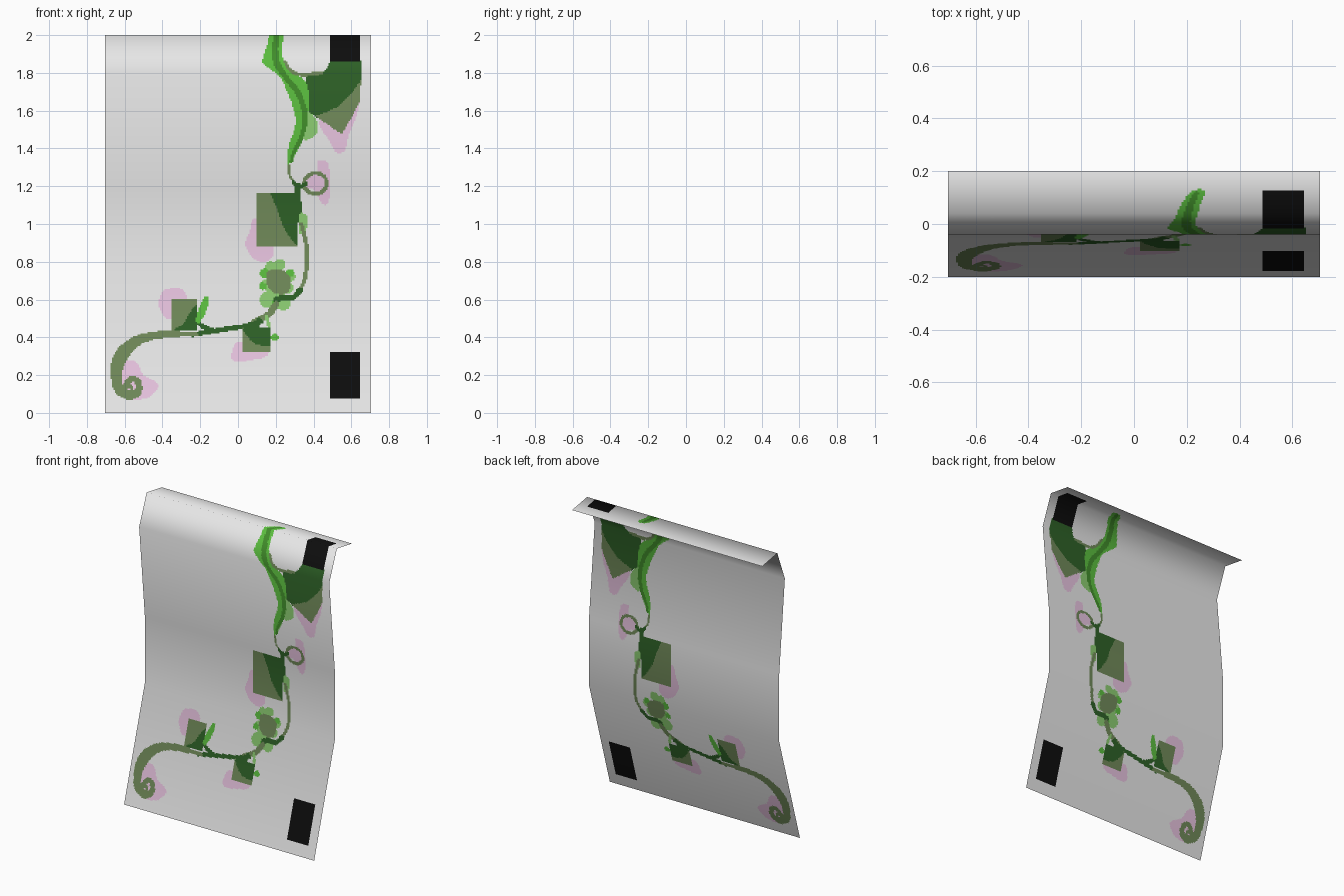
import bpy, math
from mathutils import Vector

if "Cube" in bpy.data.objects:
    bpy.data.objects.remove(bpy.data.objects["Cube"])

# ---------- colours ----------
COLOURS = {
    "sheet_grey": (231, 231, 231), "black": (13, 13, 13),
    "dark_green": (45, 96, 38), "olive": (111, 136, 88),
    "bright_green": (90, 188, 62), "mid_green": (64, 140, 42),
    "pale_green": (138, 202, 112), "pale_pink": (230, 194, 222),
}
NAMES = list(COLOURS)


def linear(v):
    v /= 255
    return v / 12.92 if v < 0.04045 else ((v + 0.055) / 1.055) ** 2.4


# ---------- painted shapes in (x, height up the sheet) ----------
shapes = []     # (colour index, bounding box, inside test), painted in order


def spline(pts, closed, n=8):
    """Smooth curve through the points."""
    k, out = len(pts), []
    get = (lambda i: pts[i % k]) if closed else (lambda i: pts[max(0, min(k - 1, i))])
    for i in range(k if closed else k - 1):
        p = [Vector(get(i + o)) for o in (-1, 0, 1, 2)]
        for s in range(n):
            t = s / n
            out.append(0.5 * (2 * p[1] + (p[2] - p[0]) * t
                              + (2 * p[0] - 5 * p[1] + 4 * p[2] - p[3]) * t ** 2
                              + (3 * p[1] - p[0] - 3 * p[2] + p[3]) * t ** 3))
    if not closed:
        out.append(Vector(pts[-1]))
    return [tuple(v) for v in out]


def add(colour, pts, pad, test):
    xs, zs = [p[0] for p in pts], [p[1] for p in pts]
    box = (min(xs) - pad, max(xs) + pad, min(zs) - pad, max(zs) + pad)
    shapes.append((NAMES.index(colour), box, test))


def area(colour, pts, smooth=True):
    poly = spline(pts, True) if smooth else pts

    def test(x, z):
        inside, (ax, az) = False, poly[-1]
        for bx, bz in poly:
            if (az > z) != (bz > z) and x < ax + (z - az) * (bx - ax) / (bz - az):
                inside = not inside
            ax, az = bx, bz
        return inside
    add(colour, poly, 0, test)


def rect(colour, x0, x1, z0, z1):
    area(colour, [(x0, z0), (x1, z0), (x1, z1), (x0, z1)], False)


def stroke(colour, pts, width=None):
    """Brush stroke; points are (x, z) with one width, or (x, z, width)."""
    if width:
        pts = [(p[0], p[1], width) for p in pts]
    line = spline(pts, False, 14)
    add(colour, line, max(p[2] for p in line) / 2,
        lambda x, z: any((x - a) ** 2 + (z - b) ** 2 < w * w / 4 for a, b, w in line))


def dot(colour, x, z, r):
    add(colour, [(x, z)], r, lambda a, b: (a - x) ** 2 + (b - z) ** 2 < r * r)


# pink blossoms behind the vine
for blob in (
    [(.635, 1.68), (.63, 1.58), (.59, 1.48), (.565, 1.39), (.52, 1.38), (.49, 1.43), (.43, 1.54), (.53, 1.6)],
    [(.42, 1.33), (.47, 1.33), (.49, 1.25), (.485, 1.14), (.46, 1.1), (.43, 1.13), (.4, 1.18), (.36, 1.2), (.37, 1.26), (.42, 1.27)],
    [(.09, 1.03), (.06, .96), (.04, .89), (.07, .83), (.12, .8), (.17, .81), (.19, .86), (.17, .95)],
    [(-.42, .57), (-.4, .64), (-.35, .66), (-.29, .65), (-.27, .58), (-.33, .51), (-.38, .5)],
    [(.03, .38), (-.02, .36), (-.035, .29), (0, .27), (.07, .28), (.15, .3), (.16, .36)],
    [(-.6, .27), (-.54, .27), (-.5, .2), (-.43, .16), (-.43, .12), (-.48, .08), (-.54, .07), (-.62, .09), (-.65, .16)],
):
    area("pale_pink", blob)

# large leaf at the top right, dark above and olive below
area("dark_green", [(.49, 1.865), (.65, 1.865), (.65, 1.74), (.53, 1.6), (.42, 1.56), (.36, 1.6),
                    (.36, 1.79), (.42, 1.79), (.47, 1.82)], False)
area("olive", [(.65, 1.765), (.645, 1.65), (.61, 1.58), (.55, 1.475), (.41, 1.57), (.53, 1.62), (.61, 1.7)], False)
stroke("olive", [(.245, 1.86), (.28, 1.81), (.34, 1.79), (.44, 1.8)], .02)

# thick bright vine at the top
area("bright_green", [(.27, 2.085), (.22, 2.085), (.17, 2.02), (.155, 1.95), (.13, 1.86), (.17, 1.82),
                      (.22, 1.78), (.26, 1.7), (.29, 1.62), (.305, 1.53), (.27, 1.42), (.26, 1.32),
                      (.29, 1.34), (.34, 1.45), (.37, 1.58), (.37, 1.72), (.34, 1.77), (.28, 1.8),
                      (.24, 1.86), (.235, 1.95), (.25, 2.03)])
area("pale_green", [(.36, 1.59), (.41, 1.56), (.42, 1.49), (.38, 1.45), (.34, 1.46)])
stroke("mid_green", [(.235, 2.075, .02), (.205, 2, .03), (.2, 1.87, .035), (.25, 1.78, .03), (.32, 1.69, .03),
                     (.355, 1.57, .03), (.335, 1.46, .025), (.295, 1.38, .02), (.28, 1.33, .015)])
stroke("olive", [(.272, 1.31), (.275, 1.25), (.31, 1.21)], .013)

# knot and ring tendril
stroke("olive", [(.41 + .06 * math.cos(a * math.pi / 6), 1.215 + .055 * math.sin(a * math.pi / 6))
                 for a in range(13)], .02)
stroke("dark_green", [(.295, 1.22), (.32, 1.195), (.36, 1.215)], .022)
stroke("dark_green", [(.32, 1.2), (.315, 1.15), (.325, 1.08), (.325, 1.02)], .03)

# large square leaf
rect("olive", .1, .315, .88, 1.165)
area("dark_green", [(.17, 1.165), (.315, 1.165), (.315, .88), (.295, .9), (.24, .98), (.21, 1.07)], False)
area("pale_green", [(.335, 1.06), (.37, 1.03), (.36, .97), (.325, .95), (.32, 1.02)])

# flower cluster
for x, z, r in ((.175, .77, .032), (.22, .785, .03), (.28, .72, .025), (.27, .66, .025),
                (.2, .63, .05), (.16, .6, .045), (.24, .58, .038), (.15, .68, .03)):
    dot("pale_green", x, z, r)
for x, z, r in ((.14, .74, .025), (.275, .74, .022), (.13, .67, .02), (.2, .585, .02)):
    dot("bright_green", x, z, r)
area("olive", [(.16, .75), (.24, .755), (.28, .7), (.26, .635), (.19, .635), (.15, .69)])

# long stem
stroke("olive", [(.335, 1), (.36, .9), (.365, .8), (.35, .7), (.32, .64)], .022)
stroke("dark_green", [(.33, .65), (.29, .61), (.24, .61), (.2, .6)], .03)
stroke("olive", [(.2, .575), (.16, .52), (.08, .475)], .035)
stroke("dark_green", [(.12, .485), (.04, .46), (-.06, .445), (-.15, .43), (-.24, .415)], .027)
stroke("dark_green", [(-.215, .49), (-.19, .46), (-.13, .435)], .025)

# small square leaves
rect("olive", -.355, -.22, .435, .6)
area("dark_green", [(-.22, .57), (-.22, .435), (-.35, .435), (-.29, .47), (-.25, .54)], False)
rect("olive", .025, .175, .325, .455)
area("dark_green", [(.025, .44), (.03, .455), (.175, .455), (.175, .35), (.1, .36), (.06, .39)], False)
dot("bright_green", .195, .4, .02)
stroke("dark_green", [(.11, .49), (.09, .45)], .03)
stroke("pale_green", [(.15, .51), (.165, .46)], .02)
stroke("bright_green", [(-.21, .49, .03), (-.19, .54, .04), (-.175, .58, .035), (-.17, .605, .025)])

# spiral end of the stem
stroke("olive", [(-.22, .417, .02), (-.35, .417, .035), (-.47, .405, .045), (-.56, .365, .06), (-.625, .29, .075),
                 (-.645, .2, .055), (-.63, .13, .055), (-.58, .095, .05), (-.53, .11, .04), (-.53, .165, .035),
                 (-.565, .18, .03), (-.59, .15, .03), (-.565, .135, .025)])

# black corner patches
rect("black", .485, .645, .075, .32)
rect("black", .485, .645, 1.86, 2.09)

# ---------- curved sheet ----------
PROFILE = [Vector(p) for p in ((-.2, 0), (.02, .73), (.02, 1.18), (-.04, 1.8), (.04, 2), (.2, 1.973))]
HALF, COLS, STEP = .705, 188, .0075

segs = list(zip(PROFILE, PROFILE[1:]))
seg_n = [Vector((0, -(b - a).y, (b - a).x)).normalized() for a, b in segs]
pt_n = [(p + q).normalized() for p, q in zip(seg_n[:1] + seg_n, seg_n + seg_n[-1:])]

rows = []       # (y, z, height up the sheet, normal)
for i, (a, b) in enumerate(segs):
    top = i == len(segs) - 1
    length = (b - a).length if top else b.y - a.y
    n = round(length / STEP)
    for s in range(n + top):
        f = s / n
        p = a.lerp(b, f)
        rows.append((p.x, p.y, a.y + length * f, pt_n[i].lerp(pt_n[i + 1], f).normalized()))

W = COLS + 1
xs = [-HALF + 2 * HALF * c / COLS for c in range(W)]
verts = [(x, y, z) for y, z, _, _ in rows for x in xs]
normals = [tuple(r[3]) for r in rows for _ in xs]
faces, paint = [], []
for r in range(len(rows) - 1):
    h = (rows[r][2] + rows[r + 1][2]) / 2
    here = [s for s in reversed(shapes) if s[1][2] <= h <= s[1][3]]
    for c in range(COLS):
        x, k = (xs[c] + xs[c + 1]) / 2, r * W + c
        faces.append((k, k + 1, k + 1 + W, k + W))
        paint.append(next((m for m, b, test in here if b[0] <= x <= b[1] and test(x, h)), 0))

mesh = bpy.data.meshes.new("painted_sheet")
mesh.from_pydata(verts, [], faces)
for name, rgb in COLOURS.items():
    mat = bpy.data.materials.new(name)
    mat.diffuse_color = (*[linear(v) for v in rgb], 1)
    mat.use_nodes = True
    mat.node_tree.nodes["Principled BSDF"].inputs["Base Color"].default_value = mat.diffuse_color
    mesh.materials.append(mat)
mesh.polygons.foreach_set("material_index", paint)
mesh.shade_smooth()
mesh.normals_split_custom_set_from_vertices(normals)   # soft bends
mesh.update()
bpy.context.collection.objects.link(bpy.data.objects.new("painted_sheet", mesh))
